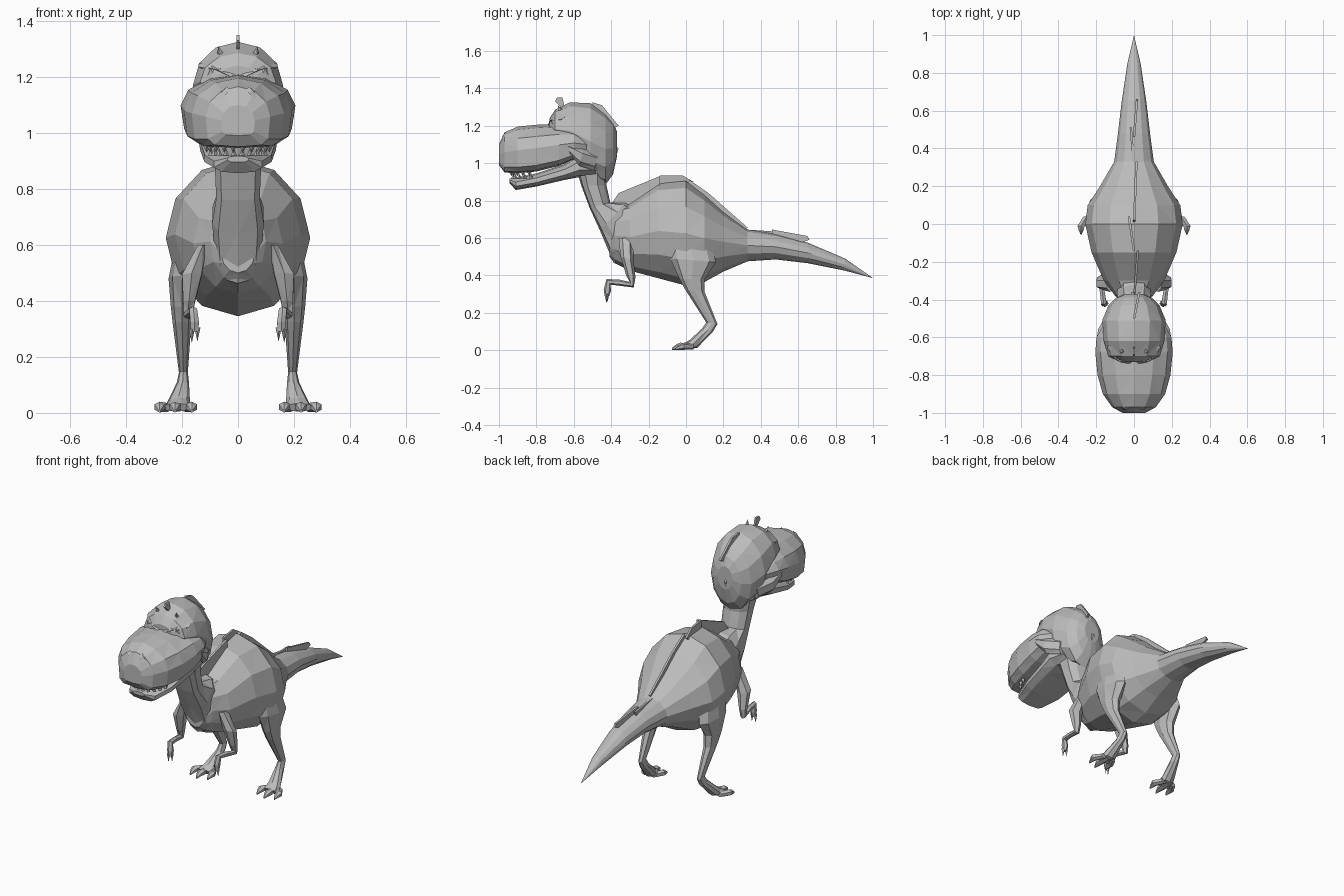
import bpy
import bmesh
from math import sin, cos, tau, copysign
from mathutils import Vector, Matrix

default_cube = bpy.data.objects.get("Cube")
if default_cube:
    bpy.data.objects.remove(default_cube, do_unlink=True)

# One plain colour for the whole animal
hide = bpy.data.materials.new("grey hide")
hide.use_nodes = True
grey = (.5, .5, .5, 1)
hide.diffuse_color = grey
hide.node_tree.nodes["Principled BSDF"].inputs["Base Color"].default_value = grey


def finish(name, bm, mirrored=False):
    """Turn a bmesh into a faceted object, optionally mirrored across x."""
    bmesh.ops.remove_doubles(bm, verts=bm.verts, dist=.0005)
    bmesh.ops.triangulate(bm, faces=bm.faces)
    bmesh.ops.recalc_face_normals(bm, faces=bm.faces)
    mesh = bpy.data.meshes.new(name)
    bm.to_mesh(mesh)
    bm.free()
    mesh.materials.append(hide)
    obj = bpy.data.objects.new(name, mesh)
    bpy.context.collection.objects.link(obj)
    if mirrored:
        modifier = obj.modifiers.new("left and right", 'MIRROR')
        modifier.use_mirror_merge = False
    return obj


def skin(bm, rings, sides, square):
    """Loft rings, each given by its upper and lower (y, z) edge, half width and x."""
    previous = None
    for upper, lower, half_width, *offset in rings:
        x = offset[0] if offset else 0
        a, b = Vector((x, *upper)), Vector((x, *lower))
        middle, reach = (a + b) / 2, (a - b) / 2
        ring = []
        for i in range(sides):
            c, s = sin(tau * i / sides), cos(tau * i / sides)
            if s < -.01:  # square off the lower half
                c = copysign(abs(c) ** (2 / square), c)
                s = -abs(s) ** (2 / square)
            ring.append(bm.verts.new(middle + reach * s + Vector((half_width * c, 0, 0))))
        if previous:
            for i in range(sides):
                j = (i + 1) % sides
                bm.faces.new((previous[i], previous[j], ring[j], ring[i]))
        else:
            bm.faces.new(ring)
        previous = ring
    bm.faces.new(previous)


def loft(name, rings, sides=10, square=2, mirrored=False):
    bm = bmesh.new()
    skin(bm, rings, sides, square)
    return finish(name, bm, mirrored)


def slices(*rows):
    """Upright cross-sections from rows of y, top, bottom, half width."""
    return [((y, top), (y, bottom), width) for y, top, bottom, width in rows]


def plate(name, outline, lean=0):
    """Thin upright plate with a (y, z) outline, twisted sideways by lean."""
    bm = bmesh.new()
    start = outline[0][0]
    layers = []
    for side in (-1, 1):
        layers.append([bm.verts.new((side * .006 + lean * (y - start), y, z))
                       for y, z in outline])
        bm.faces.new(layers[-1])
    count = len(outline)
    for i in range(count):
        j = (i + 1) % count
        bm.faces.new((layers[0][i], layers[0][j], layers[1][j], layers[1][i]))
    return finish(name, bm)


def spikes(name, placements, radius, length, direction):
    """Small cones, each centred at a given point."""
    bm = bmesh.new()
    turn = Vector(direction).to_track_quat('Z', 'Y').to_matrix().to_4x4()
    for point in placements:
        bmesh.ops.create_cone(bm, segments=4, radius1=radius, radius2=0, depth=length,
                              cap_ends=True, matrix=Matrix.Translation(point) @ turn)
    return finish(name, bm, mirrored=True)


# Torso running into the tapering tail
loft("body_and_tail", slices(
    (-.41, .64, .5, .06), (-.38, .76, .465, .1), (-.3, .785, .425, .16),
    (-.15, .89, .385, .225), (0, .905, .345, .258), (.1, .83, .365, .245),
    (.2, .74, .42, .18), (.33, .645, .475, .105), (.48, .62, .485, .085),
    (.65, .575, .465, .065), (.85, .49, .425, .035), (1, .385, .385, 0)), sides=12)

# Neck with a flat front
loft("neck", [
    ((-.42, .97), (-.58, .95), .1), ((-.425, .88), (-.56, .88), .085),
    ((-.405, .79), (-.515, .76), .08), ((-.32, .79), (-.46, .64), .095),
    ((-.22, .74), (-.405, .51), .085), ((-.2, .68), (-.385, .462), .055)],
    sides=10, square=3.5)

# Head: round skull, heavy square-lipped muzzle, lower jaw just ajar
loft("skull", slices(
    (-.73, 1.24, 1.12, .08), (-.7, 1.285, 1.08, .135), (-.62, 1.325, 1.02, .16),
    (-.51, 1.32, .91, .168), (-.43, 1.265, .885, .135), (-.39, 1.22, .94, .095),
    (-.37, 1.17, 1.03, .05)), sides=12)
loft("muzzle", slices(
    (-1, 1.1, .99, .06), (-.97, 1.165, .95, .115), (-.9, 1.195, .945, .165),
    (-.8, 1.205, .955, .193), (-.68, 1.21, .985, .205), (-.6, 1.195, 1.02, .198),
    (-.53, 1.15, 1.05, .16)), sides=12, square=4.5)
loft("lower_jaw", slices(
    (-.945, .918, .895, .04), (-.91, .922, .856, .09), (-.8, .945, .875, .125),
    (-.65, .995, .91, .14), (-.57, 1.05, .925, .145), (-.48, 1.06, .92, .12)),
    sides=10, square=2.5)
loft("cheeks", [
    ((-.63, 1.1), (-.62, 1.05), .012, .19), ((-.55, 1.075), (-.57, .985), .028, .165),
    ((-.47, 1.05), (-.49, .96), .02, .125)], sides=6, mirrored=True)

# Teeth along both lips
arc = [(.115 * sin(t), -.81 - .125 * cos(t)) for t in (.15, .45, .75, 1.05, 1.35)]
spikes("upper_teeth", [(x, y, .942) for x, y in arc], .013, .026, (0, 0, -1))
spikes("lower_teeth", [(x * .85, y + .01, .932) for x, y in arc], .011, .026, (0, 0, 1))

# Eyes under slanted brows, nostrils and little head spikes
eyes = bmesh.new()
bmesh.ops.create_icosphere(eyes, subdivisions=1, radius=.034,
                           matrix=Matrix.Translation((.088, -.69, 1.212)))
finish("eyes", eyes, mirrored=True)
loft("brows", [
    ((-.72, 1.22), (-.74, 1.2), .012, .025), ((-.7, 1.245), (-.73, 1.225), .02, .075),
    ((-.64, 1.25), (-.67, 1.23), .012, .13)], sides=6, mirrored=True)
loft("nostrils", [
    ((-.965, 1.165), (-.985, 1.14), .012, .04), ((-.96, 1.15), (-.985, 1.12), .008, .06)],
    sides=4, mirrored=True)
spikes("forehead_spikes", [(.065, -.675, 1.29)], .018, .05, (.2, -.5, 1))
plate("brow_spike", [(-.65, 1.3), (-.66, 1.35), (-.69, 1.35), (-.7, 1.33), (-.67, 1.3)])

# Thin crest down the head, back and tail
plate("head_crest", [(-.5, 1.3), (-.5, 1.325), (-.45, 1.31), (-.36, 1.2), (-.4, 1.18)], .2)
plate("nape_crest", [(-.39, 1.1), (-.36, 1.08), (-.4, .94), (-.43, .96)], -.3)
plate("shoulder_crest", [(-.4, .78), (-.36, .84), (-.14, .93), (-.14, .87), (-.3, .77)], .08)
plate("back_crest", [(-.14, .88), (-.14, .935), (-.02, .935), (.04, .9), (0, .87)], -.15)
plate("rump_crest", [(0, .88), (.02, .91), (.12, .84), (.33, .655), (.3, .63)], .04)
plate("tail_crest", [(.3, .63), (.32, .645), (.51, .632), (.5, .6)], -.08)
plate("tail_tip_crest", [(.46, .61), (.46, .645), (.65, .61), (.66, .59), (.6, .57)], .08)

# Legs: thigh, straight shin, sharp ankle and instep
loft("legs", [
    ((-.09, .62), (.12, .62), .04, .18), ((-.085, .49), (.16, .47), .048, .2),
    ((-.035, .38), (.1, .38), .04, .2), ((-.005, .325), (.1, .31), .033, .2),
    ((.108, .148), (.168, .14), .016, .195), ((.085, .115), (.145, .1), .022, .197),
    ((.02, .055), (.06, .012), .042, .213), ((-.015, .035), (0, .004), .05, .22)],
    sides=8, mirrored=True)

# Three clawed toes per foot
for label, root, tip in (("inner", .19, .165), ("middle", .22, .225), ("outer", .25, .28)):
    front = -.04 if label != "middle" else -.06
    loft(label + "_toes", [
        ((.04, .035), (.04, .004), .02, root), ((front + .03, .04), (front + .03, .002), .022, tip),
        ((front + .01, .032), (front + .01, .002), .016, tip),
        ((front - .015, .012), (front - .015, 0), .004, tip)], sides=6, mirrored=True)

# Short arms with drooping hands
loft("arms", [
    ((-.28, .6), (-.36, .6), .02, .125), ((-.28, .48), (-.35, .5), .04, .165),
    ((-.27, .39), (-.32, .4), .024, .175), ((-.28, .335), (-.3, .365), .018, .178),
    ((-.36, .345), (-.36, .378), .015, .168), ((-.405, .35), (-.425, .38), .016, .16),
    ((-.4, .32), (-.44, .325), .018, .155), ((-.41, .29), (-.435, .29), .014, .155)],
    sides=6, mirrored=True)
spikes("hand_claws", [(.145, -.42, .28), (.165, -.425, .275)], .011, .05, (0, 0, -1))
